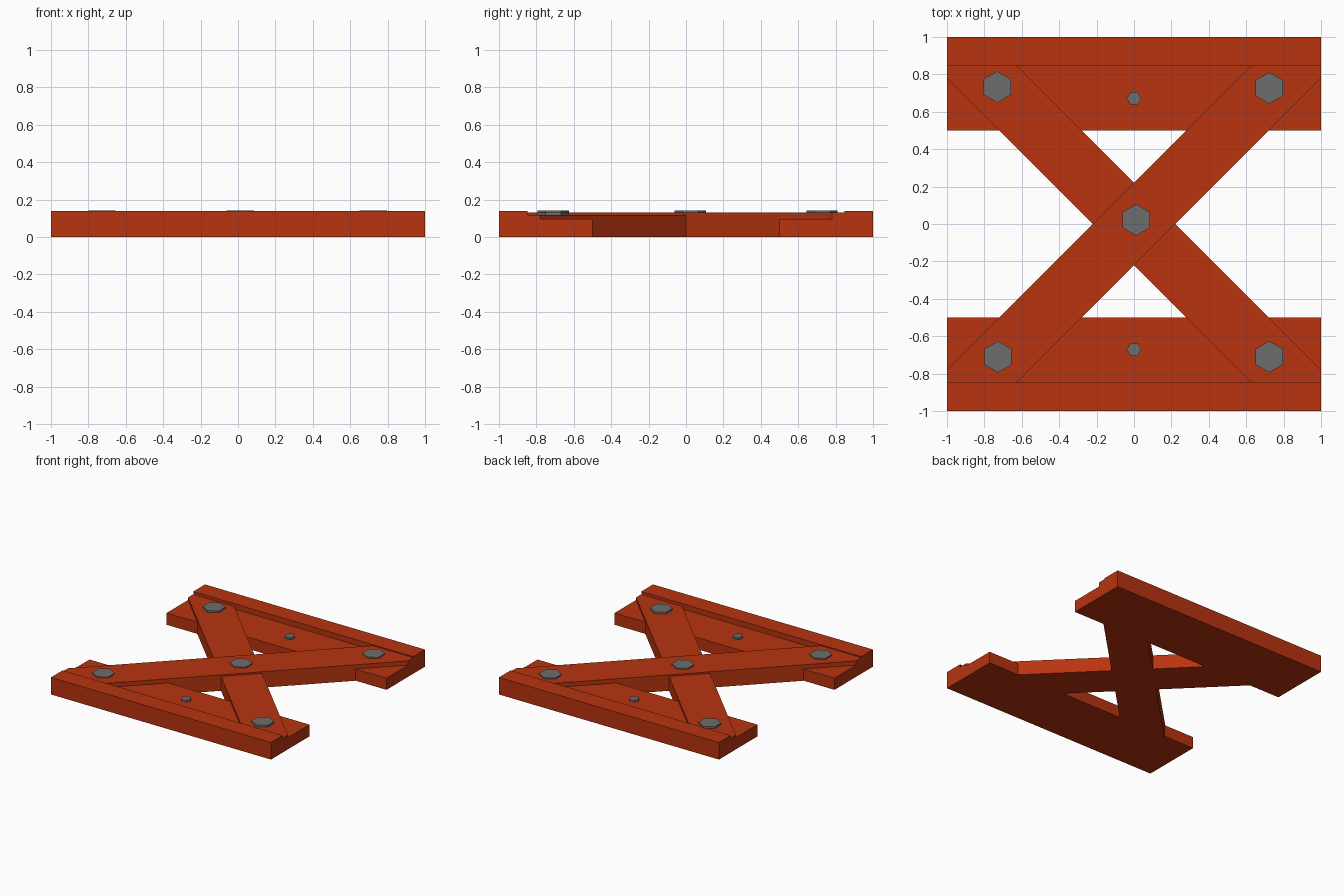
import bpy
import bmesh
import math
from mathutils import Vector

cube = bpy.data.objects.get("Cube")
if cube:
    bpy.data.objects.remove(cube, do_unlink=True)


def make_material(name, rgb):
    mat = bpy.data.materials.new(name)
    mat.use_nodes = True
    color = (*rgb, 1.0)
    mat.diffuse_color = color
    mat.node_tree.nodes["Principled BSDF"].inputs["Base Color"].default_value = color
    return mat


PAINT = make_material("red orange paint", (0.48, 0.034, 0.005))
STEEL = make_material("grey steel", (0.155, 0.155, 0.155))


def prism(name, points, direction, mat):
    """Extrude a closed 3D outline along a direction."""
    bm = bmesh.new()
    face = bm.faces.new([bm.verts.new(p) for p in points])
    top = bmesh.ops.extrude_face_region(bm, geom=[face])["geom"]
    bmesh.ops.translate(bm, vec=Vector(direction),
                        verts=[v for v in top if isinstance(v, bmesh.types.BMVert)])
    bmesh.ops.recalc_face_normals(bm, faces=bm.faces)
    mesh = bpy.data.meshes.new(name)
    bm.to_mesh(mesh)
    bm.free()
    mesh.materials.append(mat)
    obj = bpy.data.objects.new(name, mesh)
    bpy.context.collection.objects.link(obj)
    return obj


RAIL_TOP, SHELF_TOP = 0.14, 0.096
INNER, LIP = 0.5, 0.848
HALF = 0.22  # half the diagonal brace's width, measured along x

# Rails: a low inner shelf with a raised outer lip
rail_profile = [(INNER, 0), (1, 0), (1, RAIL_TOP), (LIP, RAIL_TOP),
                (LIP, SHELF_TOP), (INNER, SHELF_TOP)]
for name, side in (("front_rail", -1), ("back_rail", 1)):
    prism(name, [(-1, side * y, z) for y, z in rail_profile], (2, 0, 0), PAINT)

# Diagonal braces, trimmed to the rail ends and lips
half_outline = [(LIP - HALF, LIP), (1, LIP), (1, 1 - HALF)]
brace_outline = half_outline + [(-x, -y) for x, y in half_outline]
UPPER, LOWER = 0.131, 0.117
for name, mirror, top in (("upper_brace", 1, UPPER), ("lower_brace", -1, LOWER)):
    prism(name, [(mirror * x, y, 0) for x, y in brace_outline], (0, 0, top), PAINT)


# Hexagonal bolt heads
def bolt(name, x, y, z, radius, height, turn):
    ring = [(x + radius * math.cos(turn + i * math.pi / 3),
             y + radius * math.sin(turn + i * math.pi / 3), z) for i in range(6)]
    prism(name, ring, (0, 0, height), STEEL)


POINT_UP = math.pi / 6
bolt("centre_bolt", 0.012, 0.022, UPPER - 0.01, 0.084, 0.02, POINT_UP)
bolt("back_left_bolt", 0.723, 0.727, UPPER - 0.01, 0.084, 0.02, POINT_UP)
bolt("front_right_bolt", -0.727, -0.71, UPPER - 0.01, 0.084, 0.02, POINT_UP)
bolt("back_right_bolt", -0.731, 0.733, LOWER - 0.01, 0.084, 0.024, POINT_UP)
bolt("front_left_bolt", 0.723, -0.71, LOWER - 0.01, 0.084, 0.024, POINT_UP)
for name, side in (("front_small_bolt", -1), ("back_small_bolt", 1)):
    bolt(name, 0, side * 0.672, SHELF_TOP - 0.01, 0.039, 0.026, 0)
